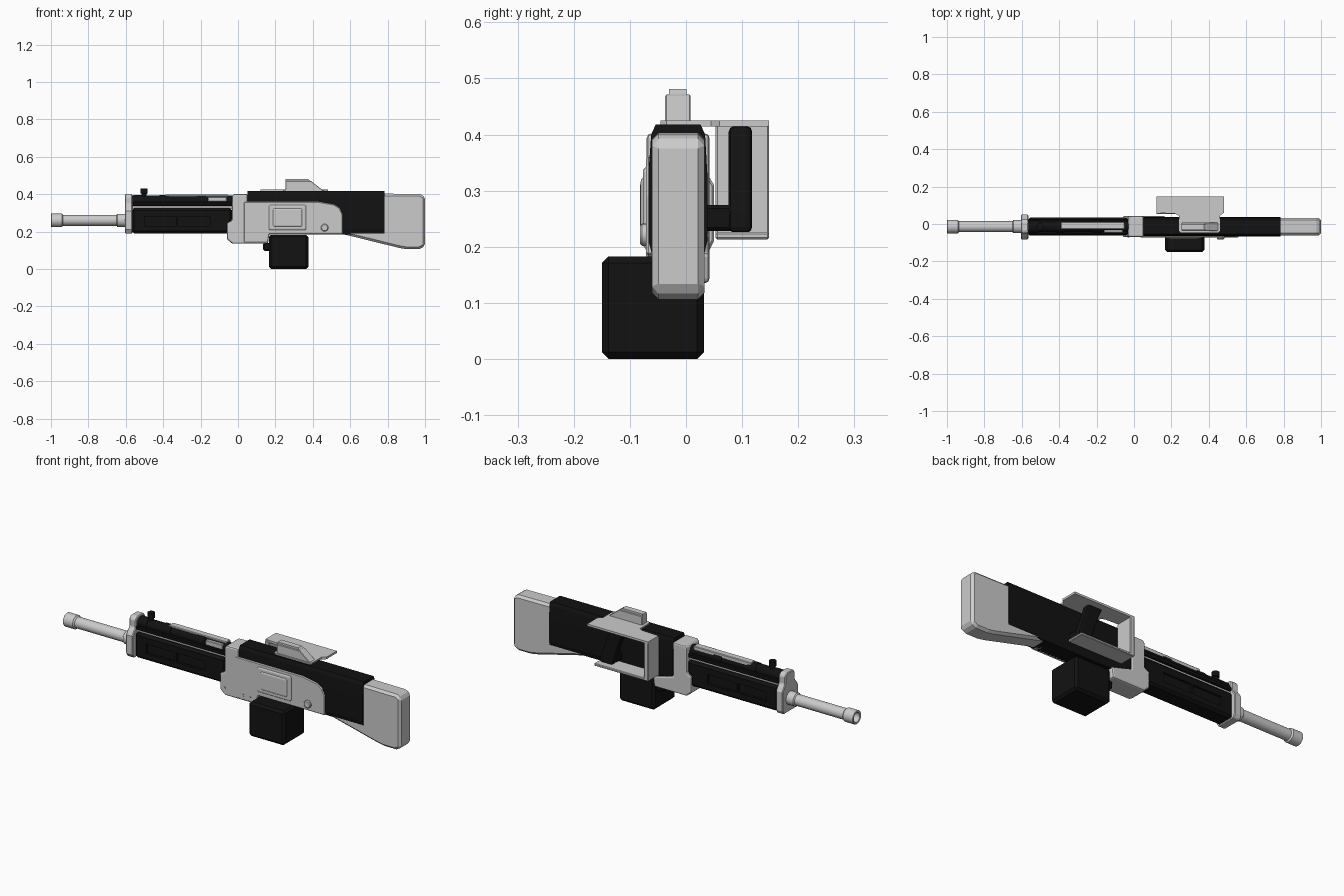
import bpy, bmesh, math
from mathutils import Vector

black = bpy.data.materials.new("matte_black")
black.diffuse_color = (0.006, 0.006, 0.006, 1)


def finish(name, bm, mat=None, bevel=0, seg=1, smooth=False):
    bmesh.ops.recalc_face_normals(bm, faces=bm.faces)
    me = bpy.data.meshes.new(name)
    bm.to_mesh(me)
    bm.free()
    ob = bpy.data.objects.new(name, me)
    bpy.context.collection.objects.link(ob)
    if mat:
        me.materials.append(mat)
    if bevel:
        m = ob.modifiers.new("bevel", 'BEVEL')
        m.width, m.segments, m.limit_method = bevel, seg, 'ANGLE'
        m.angle_limit = math.radians(35)
    if smooth:
        bpy.context.view_layer.objects.active = ob
        ob.select_set(True)
        bpy.ops.object.shade_smooth_by_angle(angle=math.radians(35))
        ob.select_set(False)
    return ob


def prism(name, pts, axis, a, b, mat=None, bevel=0, seg=1):
    """Extrude a 2D outline along an axis from a to b."""
    place = {'x': lambda p, t: (t, p[0], p[1]),
             'y': lambda p, t: (p[0], t, p[1]),
             'z': lambda p, t: (p[0], p[1], t)}[axis]
    bm = bmesh.new()
    lo = [bm.verts.new(place(p, a)) for p in pts]
    hi = [bm.verts.new(place(p, b)) for p in pts]
    bm.faces.new(lo)
    bm.faces.new(hi)
    n = len(pts)
    for i in range(n):
        bm.faces.new((lo[i], lo[(i + 1) % n], hi[(i + 1) % n], hi[i]))
    return finish(name, bm, mat, bevel, seg)


def box(name, x, y, z, mat=None, bevel=0, seg=1):
    pts = [(x[0], z[0]), (x[1], z[0]), (x[1], z[1]), (x[0], z[1])]
    return prism(name, pts, 'y', y[0], y[1], mat, bevel, seg)


def lathe(name, origin, axis, prof, mat=None, n=24):
    """Revolve (distance along axis, radius) points; ends closed."""
    q = Vector((0, 0, 1)).rotation_difference(Vector(axis))
    bm = bmesh.new()
    rings = []
    for d, r in prof:
        rings.append([bm.verts.new(Vector(origin) + q @ Vector(
            (r * math.cos(2 * math.pi * i / n), r * math.sin(2 * math.pi * i / n), d)))
            for i in range(n)])
    for r0, r1 in zip(rings, rings[1:]):
        for i in range(n):
            bm.faces.new((r0[i], r0[(i + 1) % n], r1[(i + 1) % n], r1[i]))
    bm.faces.new(rings[0])
    bm.faces.new(rings[-1])
    return finish(name, bm, mat, smooth=True)


CY = -0.014  # centre plane of the body

# Barrel with hollow muzzle and rear collar
lathe("barrel", (0, CY, 0.26), (1, 0, 0),
      [(-0.93, 0.022), (-0.998, 0.025), (-1, 0.034), (-0.998, 0.036), (-0.942, 0.036),
       (-0.935, 0.029), (-0.65, 0.029), (-0.645, 0.035), (-0.59, 0.035)])

# Front bracket: wide lower half, narrow top
prism("front_bracket", [(-0.068, 0.19), (0.04, 0.19), (0.05, 0.21), (0.05, 0.31), (0.038, 0.33),
                        (0.026, 0.345), (0.026, 0.385), (0.012, 0.40), (-0.04, 0.40),
                        (-0.054, 0.385), (-0.054, 0.345), (-0.068, 0.33), (-0.082, 0.31),
                        (-0.082, 0.21)], 'x', -0.605, -0.565, None, 0.004)

# Handguard with two recessed slots on each side
guard = box("handguard", (-0.568, -0.03), (-0.062, 0.034), (0.19, 0.325), black, 0.012)
for i, x0 in enumerate((-0.50, -0.32)):
    for side, y in (("front", (-0.09, -0.05)), ("back", (0.022, 0.06))):
        cut = box(f"slot_cutter_{side}_{i}", (x0, x0 + 0.17), y, (0.23, 0.28))
        cut.hide_render = True
        cut.hide_set(True)
        m = guard.modifiers.new("slot", 'BOOLEAN')
        m.operation, m.object, m.solver = 'DIFFERENCE', cut, 'EXACT'
box("guard_rail", (-0.565, -0.03), (-0.045, 0.017), (0.32, 0.338))

# Upper tube, its bands, the bright bolt strip and the sight post
lathe("upper_tube", (0, CY, 0.363), (1, 0, 0), [(-0.57, 0.029), (-0.03, 0.029)], black)
for i, x in enumerate((-0.56, -0.42, -0.22)):
    lathe(f"tube_band_{i}", (x, CY, 0.363), (1, 0, 0), [(0, 0.032), (0.05, 0.032)], black)
box("tube_side_rail_front", (-0.565, -0.03), (-0.056, -0.03), (0.337, 0.358), black, 0.004)
box("tube_side_rail_back", (-0.565, -0.03), (0.002, 0.028), (0.337, 0.358), black, 0.004)
box("bolt_strip", (-0.39, -0.05), (-0.027, 0.010), (0.375, 0.397), None, 0.003)
box("bolt_block", (-0.16, -0.06), (-0.047, -0.015), (0.36, 0.386), None, 0.003)
lathe("sight_post", (-0.502, CY, 0.38), (0, 0, 1),
      [(0, 0.014), (0.022, 0.014), (0.024, 0.019), (0.05, 0.019)], black, 16)

# Receiver: full-width nose block and the front side plate
prism("receiver_nose", [(-0.06, 0.16), (-0.03, 0.135), (0.16, 0.135), (0.168, 0.19), (0.05, 0.22),
                        (0.05, 0.402), (-0.02, 0.402), (-0.032, 0.39), (-0.032, 0.26),
                        (-0.06, 0.245)], 'y', -0.070, 0.042, None, 0.010, 2)
prism("receiver_side_plate", [(0.03, 0.14), (0.16, 0.14), (0.168, 0.185), (0.56, 0.185),
                              (0.56, 0.29), (0.545, 0.325), (0.515, 0.345), (0.43, 0.36),
                              (0.03, 0.36)], 'y', -0.071, -0.02, None, 0.004)

# Black upper body
prism("body_shell", [(-0.060, 0.185), (0.032, 0.185), (0.038, 0.21), (0.038, 0.33), (0.034, 0.40),
                     (0.026, 0.418), (-0.054, 0.418), (-0.062, 0.40), (-0.067, 0.33),
                     (-0.067, 0.21)], 'x', 0.05, 0.782, black)

# Shoulder stock
prism("stock", [(0.54, 0.19), (0.60, 0.177), (0.86, 0.113), (0.90, 0.106), (0.97, 0.106),
                (1.0, 0.122), (1.0, 0.387), (0.975, 0.401), (0.74, 0.403), (0.60, 0.38),
                (0.54, 0.30)], 'y', -0.061, 0.033, None, 0.012)

# Side cover panel, knob and pins
box("side_panel", (0.165, 0.365), (-0.077, -0.06), (0.208, 0.342), None, 0.014, 3)
box("side_panel_inset", (0.185, 0.345), (-0.081, -0.06), (0.225, 0.325), None, 0.01, 3)
lathe("side_knob", (0.463, -0.06, 0.221), (0, -1, 0), [(0, 0.02), (0.018, 0.02), (0.022, 0.016)])
for i, (x, z) in enumerate(((-0.03, 0.175), (0.08, 0.165), (0.12, 0.165))):
    lathe(f"pin_{i}", (x, -0.06, z), (0, -1, 0), [(0, 0.006), (0.013, 0.006)], None, 10)

# Box magazine and release catch
box("magazine", (0.165, 0.376), (-0.15, 0.032), (0, 0.183), black, 0.012)
box("magazine_catch", (0.135, 0.175), (-0.035, 0.008), (0.097, 0.14), black, 0.006)

# Side hand guard: top plate, end wall, bottom plate
prism("hand_frame_top", [(0.12, 0.148), (0.48, 0.148), (0.48, 0.06), (0.46, 0.045),
                         (0.46, -0.035), (0.45, -0.045), (0.25, -0.045), (0.24, -0.035),
                         (0.24, 0.045), (0.22, 0.055), (0.12, 0.06)], 'z', 0.414, 0.425)
box("hand_frame_wall", (0.12, 0.145), (0.053, 0.148), (0.22, 0.418), None, 0.003)
box("hand_frame_bottom", (0.12, 0.44), (0.053, 0.148), (0.213, 0.226), None, 0.003)

# Slanted grip and the arm joining it to the body
prism("grip", [(0.355, 0.225), (0.43, 0.225), (0.425, 0.26), (0.37, 0.415), (0.285, 0.415),
               (0.31, 0.36)], 'y', 0.076, 0.118, black, 0.010, 2)
box("grip_arm", (0.35, 0.42), (0.03, 0.085), (0.228, 0.274), black, 0.006)

# Top sight housing with raised cap
prism("sight_housing", [(0.255, 0.42), (0.255, 0.471), (0.39, 0.471), (0.45, 0.424),
                        (0.45, 0.42)], 'y', -0.037, 0.008, None, 0.005)
prism("sight_cap", [(0.255, 0.46), (0.255, 0.481), (0.375, 0.481), (0.40, 0.46)],
      'y', -0.030, 0.001)
